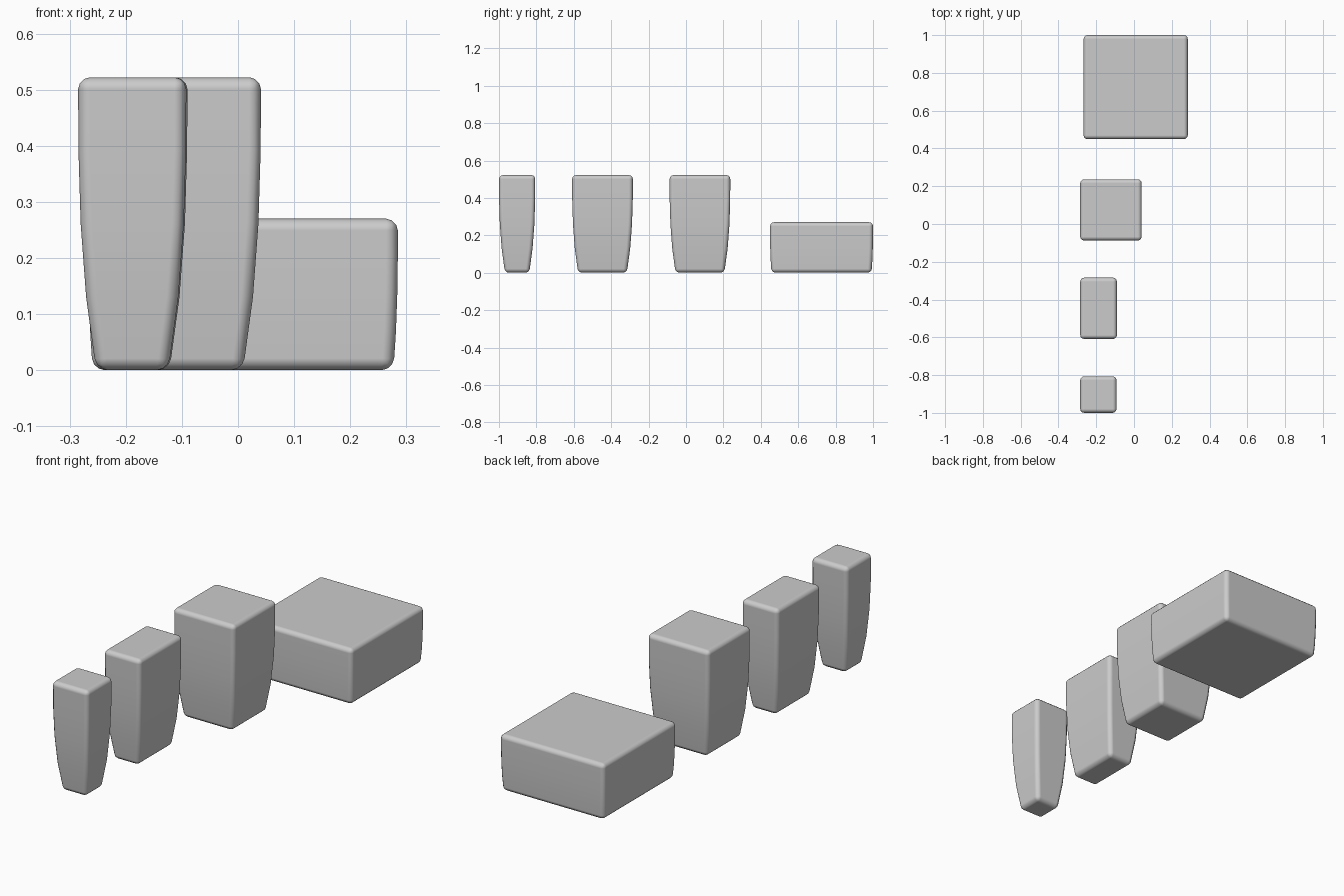
import bpy, bmesh

if "Cube" in bpy.data.objects:
    bpy.data.objects.remove(bpy.data.objects["Cube"])

LEVELS = 4      # height segments of the tapered sides
BEVEL = 0.021   # edge rounding


def tapered_block(name, x0, x1, y0, y1, height, inset):
    """Box whose sides curve inward toward the base, with rounded edges."""
    bm = bmesh.new()
    rings = []
    for i in range(LEVELS + 1):
        t = i / LEVELS
        d = inset * (1 - t) ** 2.8
        z = height * t
        rings.append([bm.verts.new(p) for p in (
            (x0 + d, y0 + d, z), (x1 - d, y0 + d, z),
            (x1 - d, y1 - d, z), (x0 + d, y1 - d, z))])
    for low, high in zip(rings, rings[1:]):
        for k in range(4):
            n = (k + 1) % 4
            bm.faces.new((low[k], low[n], high[n], high[k]))
    bm.faces.new(rings[0][::-1])
    bm.faces.new(rings[-1])
    mesh = bpy.data.meshes.new(name)
    bm.to_mesh(mesh)
    bm.free()
    mesh.shade_smooth()

    obj = bpy.data.objects.new(name, mesh)
    bpy.context.collection.objects.link(obj)
    bevel = obj.modifiers.new("rounded_edges", 'BEVEL')
    bevel.width = BEVEL
    bevel.segments = 3
    bevel.limit_method = 'ANGLE'
    bevel.angle_limit = 0.7
    bevel.harden_normals = True
    return obj


# Row of blocks from front to back
tapered_block("small_square_block", -0.285, -0.092, -1.0, -0.806, 0.522, 0.032)
tapered_block("narrow_block", -0.285, -0.090, -0.609, -0.284, 0.522, 0.032)
tapered_block("large_square_block", -0.285, 0.041, -0.088, 0.237, 0.522, 0.032)
tapered_block("low_wide_block", -0.267, 0.285, 0.449, 1.0, 0.27, 0.008)
